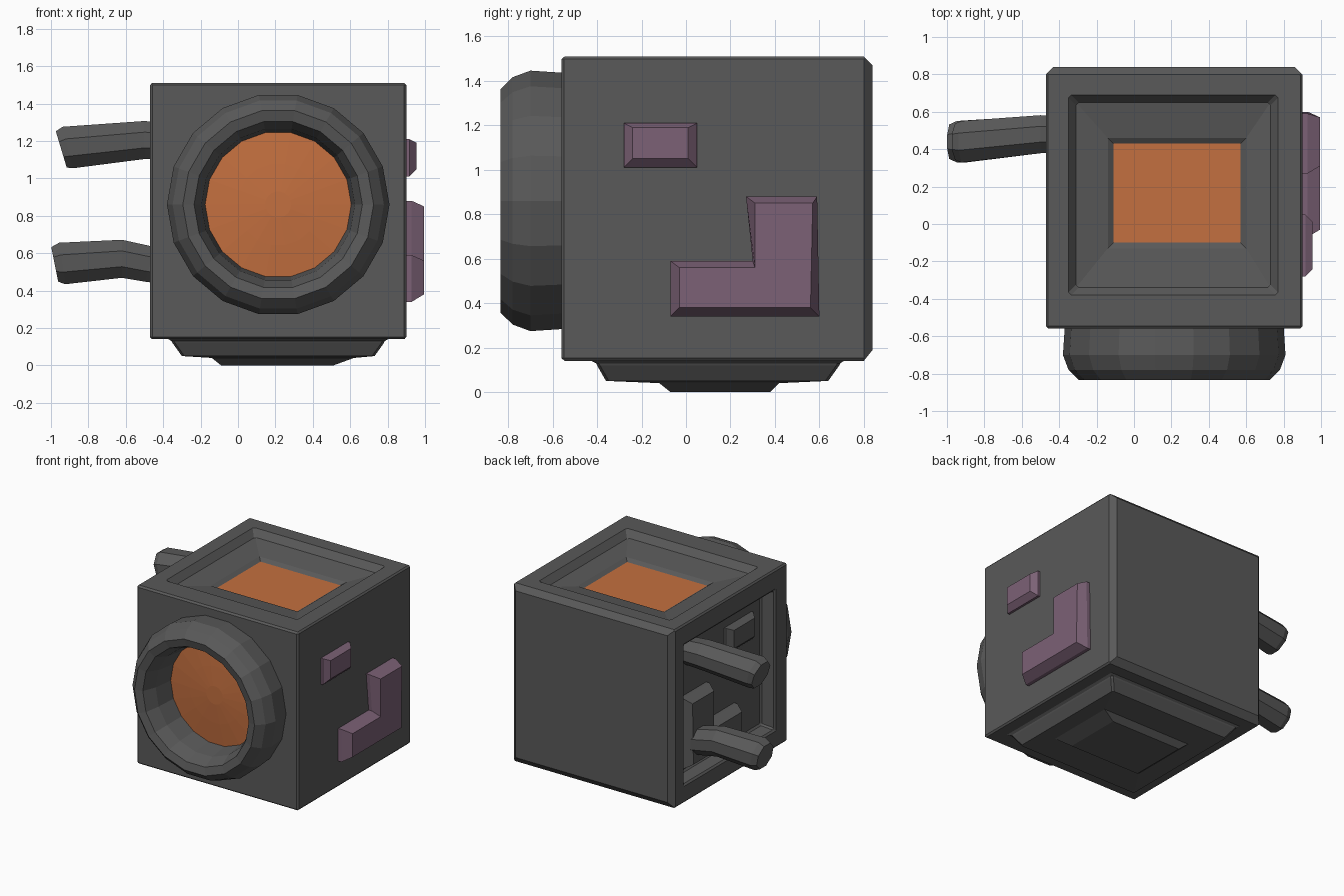
import bpy, bmesh
from math import sin, cos, pi

if "Cube" in bpy.data.objects:
    bpy.data.objects.remove(bpy.data.objects["Cube"])


def material(name, rgb):
    m = bpy.data.materials.new(name)
    m.diffuse_color = (*rgb, 1)
    m.use_nodes = True
    m.node_tree.nodes["Principled BSDF"].inputs["Base Color"].default_value = m.diffuse_color
    return m


DARK = material("dark_grey", (0.10, 0.10, 0.10))
ORANGE = material("orange_glow", (0.55, 0.16, 0.05))
PURPLE = material("dull_purple", (0.20, 0.12, 0.18))


def finish(bm, name, *mats):
    bmesh.ops.recalc_face_normals(bm, faces=bm.faces)
    me = bpy.data.meshes.new(name)
    bm.to_mesh(me)
    bm.free()
    ob = bpy.data.objects.new(name, me)
    bpy.context.collection.objects.link(ob)
    for m in mats:
        me.materials.append(m)
    return ob


def skin(name, rings, mat, cap_start=True, cap_end=True):
    """Join equal-length rings of points into one surface."""
    bm = bmesh.new()
    vs = [[bm.verts.new(p) for p in r] for r in rings]
    n = len(vs[0])
    for a, b in zip(vs, vs[1:]):
        for i in range(n):
            j = (i + 1) % n
            bm.faces.new((a[i], a[j], b[j], b[i]))
    if cap_start:
        bm.faces.new(vs[0])
    if cap_end:
        bm.faces.new(vs[-1])
    return finish(bm, name, mat)


def step(face, axis, level, rect):
    """Inset a box face to a given rectangle at a given level."""
    bmesh.ops.inset_individual(body, faces=[face], thickness=0.02)
    mid = face.calc_center_median()
    a, b = [k for k in range(3) if k != axis]
    for v in face.verts:
        co = v.co.copy()
        v.co[a] = rect[0] if co[a] < mid[a] else rect[1]
        v.co[b] = rect[2] if co[b] < mid[b] else rect[3]
        v.co[axis] = level


# Body: box with a recessed top, recessed left panel, bevelled back, stepped base
body = bmesh.new()
bmesh.ops.create_cube(body, size=1)
LO, HI = (-0.47, -0.56, 0.14), (0.90, 0.80, 1.51)
for v in body.verts:
    v.co = [HI[k] if v.co[k] > 0 else LO[k] for k in range(3)]
body.normal_update()
sides = {tuple(round(c) for c in f.normal): f for f in body.faces}
top, left = sides[(0, 0, 1)], sides[(-1, 0, 0)]
back, bottom = sides[(0, 1, 0)], sides[(0, 0, -1)]

step(top, 2, 1.51, (-0.35, 0.77, -0.38, 0.69))
step(top, 2, 1.46, (-0.31, 0.73, -0.34, 0.65))
step(top, 2, 1.43, (-0.14, 0.60, -0.13, 0.46))
step(top, 2, 1.41, (-0.11, 0.57, -0.10, 0.43))
top.material_index = 1
step(left, 0, -0.47, (-0.41, 0.69, 0.28, 1.35))
step(left, 0, -0.36, (-0.39, 0.67, 0.30, 1.33))
step(back, 1, 0.84, (-0.43, 0.86, 0.19, 1.47))
step(bottom, 2, 0.14, (-0.36, 0.79, -0.41, 0.70))
step(bottom, 2, 0.12, (-0.35, 0.78, -0.40, 0.69))
step(bottom, 2, 0.05, (-0.30, 0.73, -0.36, 0.64))
step(bottom, 2, 0.04, (-0.14, 0.62, -0.12, 0.42))
step(bottom, 2, 0.00, (-0.09, 0.51, -0.07, 0.38))
ob = finish(body, "body", DARK, ORANGE)
bev = ob.modifiers.new("edge_bevel", 'BEVEL')
bev.width, bev.segments = 0.012, 1
bev.limit_method, bev.angle_limit = 'ANGLE', pi / 3


# Front ring and lens
def circle(r, y, n=18):
    return [(0.215 + r * cos(2 * pi * i / n), y, 0.86 + r * sin(2 * pi * i / n))
            for i in range(n)]


skin("front_ring", [circle(r, y) for r, y in
     [(0.585, -0.55), (0.595, -0.70), (0.565, -0.78), (0.51, -0.835),
      (0.45, -0.82), (0.41, -0.72), (0.39, -0.56)]], DARK, False, False)
skin("front_lens", [circle(r, y) for r, y in
     [(0.40, -0.565), (0.22, -0.58), (0.07, -0.59)]], ORANGE, False)

# Raised blocks, repeated on the right face and inside the left recess
BLOCKS = {
    "small_block": (0.055,
        [(-0.28, 1.01), (0.05, 1.01), (0.05, 1.21), (-0.28, 1.21)],
        [(-0.24, 1.05), (0.01, 1.05), (0.01, 1.19), (-0.24, 1.19)]),
    "corner_block": (0.095,
        [(-0.07, 0.34), (0.60, 0.34), (0.59, 0.88), (0.27, 0.88),
         (0.30, 0.59), (-0.07, 0.59)],
        [(-0.03, 0.38), (0.56, 0.38), (0.57, 0.85), (0.31, 0.85),
         (0.31, 0.56), (-0.03, 0.56)]),
}
for side, x, s, mat in (("right", 0.90, 1, PURPLE), ("left", -0.36, -1, DARK)):
    for name, (h, base, crown) in BLOCKS.items():
        skin(f"{side}_{name}",
             [[(x - s * 0.01, y, z) for y, z in base],
              [(x + s * h * 0.3, y, z) for y, z in base],
              [(x + s * h, y, z) for y, z in crown]], mat)

# Two bent rods on the left: x, y, z, radius, end tilt
RODS = {
    "upper_rod": [(-0.34, 0.48, 1.20, 0.10, 0), (-0.50, 0.48, 1.205, 0.11, 0),
                  (-0.91, 0.44, 1.165, 0.12, 0.25), (-0.945, 0.44, 1.155, 0.105, 0.3)],
    "lower_rod": [(-0.34, 0.48, 0.52, 0.10, 0), (-0.47, 0.48, 0.54, 0.10, -0.3),
                  (-0.62, 0.47, 0.57, 0.11, 0), (-0.94, 0.44, 0.545, 0.12, 0.15),
                  (-0.98, 0.44, 0.54, 0.10, 0.2)],
}
for name, path in RODS.items():
    skin(name, [[(x - t * r * sin(a), y + r * cos(a), z + r * sin(a))
                 for a in [(i + 0.5) * pi / 4 for i in range(8)]]
                for x, y, z, r, t in path], DARK)
